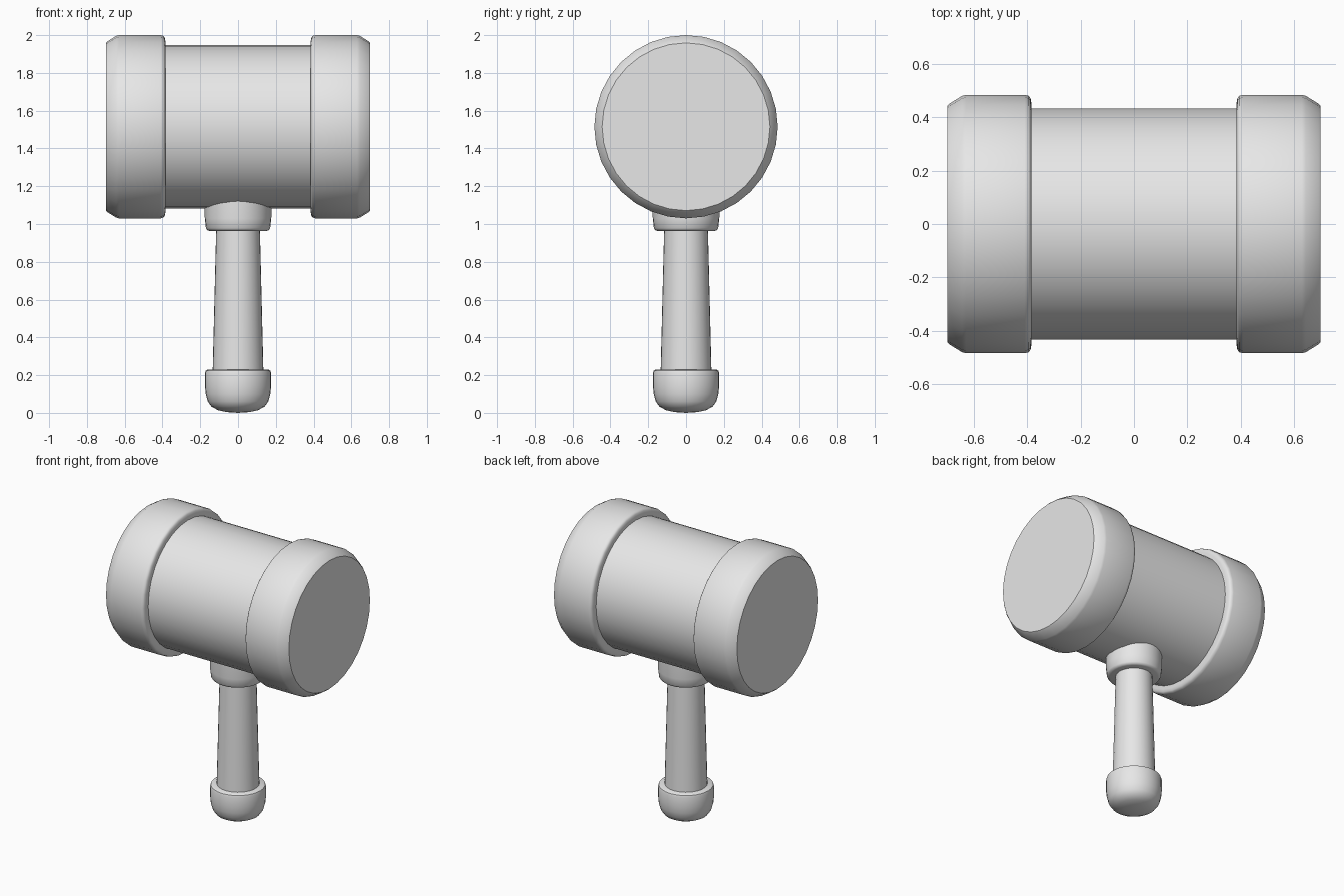
import bpy, bmesh, math
from mathutils import Matrix

if "Cube" in bpy.data.objects:
    bpy.data.objects.remove(bpy.data.objects["Cube"])

SIDES = 32
HEAD_Z = 1.515

grey = bpy.data.materials.new("plain grey")
grey.diffuse_color = (0.8, 0.8, 0.8, 1)
grey.use_nodes = True
grey.node_tree.nodes["Principled BSDF"].inputs["Base Color"].default_value = grey.diffuse_color


def lathe(name, profile, matrix=Matrix()):
    """Revolve (radius, height) points around z, then place with matrix."""
    bm = bmesh.new()
    rings = []
    for r, h in profile:
        if r == 0:
            rings.append([bm.verts.new((0, 0, h))] * SIDES)
        else:
            rings.append([bm.verts.new((r * math.cos(2 * math.pi * i / SIDES),
                                        r * math.sin(2 * math.pi * i / SIDES), h))
                          for i in range(SIDES)])
    for a, b in zip(rings, rings[1:]):
        for i in range(SIDES):
            j = (i + 1) % SIDES
            bm.faces.new(list(dict.fromkeys((a[i], a[j], b[j], b[i]))))
    bm.transform(matrix)
    bmesh.ops.recalc_face_normals(bm, faces=bm.faces)
    me = bpy.data.meshes.new(name)
    bm.to_mesh(me)
    bm.free()
    me.materials.append(grey)
    ob = bpy.data.objects.new(name, me)
    bpy.context.collection.objects.link(ob)
    bpy.ops.object.select_all(action='DESELECT')
    ob.select_set(True)
    bpy.context.view_layer.objects.active = ob
    bpy.ops.object.shade_smooth_by_angle(angle=math.radians(40))
    return ob


def along_x(sign):
    return Matrix.Translation((0, 0, HEAD_Z)) @ Matrix.Rotation(sign * math.pi / 2, 4, 'Y')


# Head barrel
lathe("head_barrel", [(0, -0.41), (0.433, -0.41), (0.433, 0.41), (0, 0.41)], along_x(1))

# Striking caps, bevelled on both rims
cap = [(0, 0.385), (0.455, 0.385), (0.472, 0.388), (0.481, 0.395), (0.485, 0.41),
       (0.485, 0.63), (0.481, 0.645), (0.452, 0.692), (0.444, 0.70), (0, 0.70)]
lathe("right_cap", cap, along_x(1))
lathe("left_cap", cap, along_x(-1))

# Collar joining the handle to the head
lathe("collar", [(0, 0.963), (0.15, 0.963), (0.162, 0.967), (0.17, 0.978),
                 (0.176, 1.03), (0.177, 1.15), (0, 1.15)])

# Tapered handle
lathe("handle", [(0, 0.15), (0.136, 0.15), (0.115, 1.0), (0, 1.0)])

# Pommel with rounded bottom
lathe("pommel", [(0, 0), (0.06, 0.004), (0.105, 0.014), (0.14, 0.032), (0.16, 0.06),
                 (0.171, 0.10), (0.175, 0.14), (0.175, 0.21), (0.171, 0.224),
                 (0.16, 0.23), (0, 0.23)])
